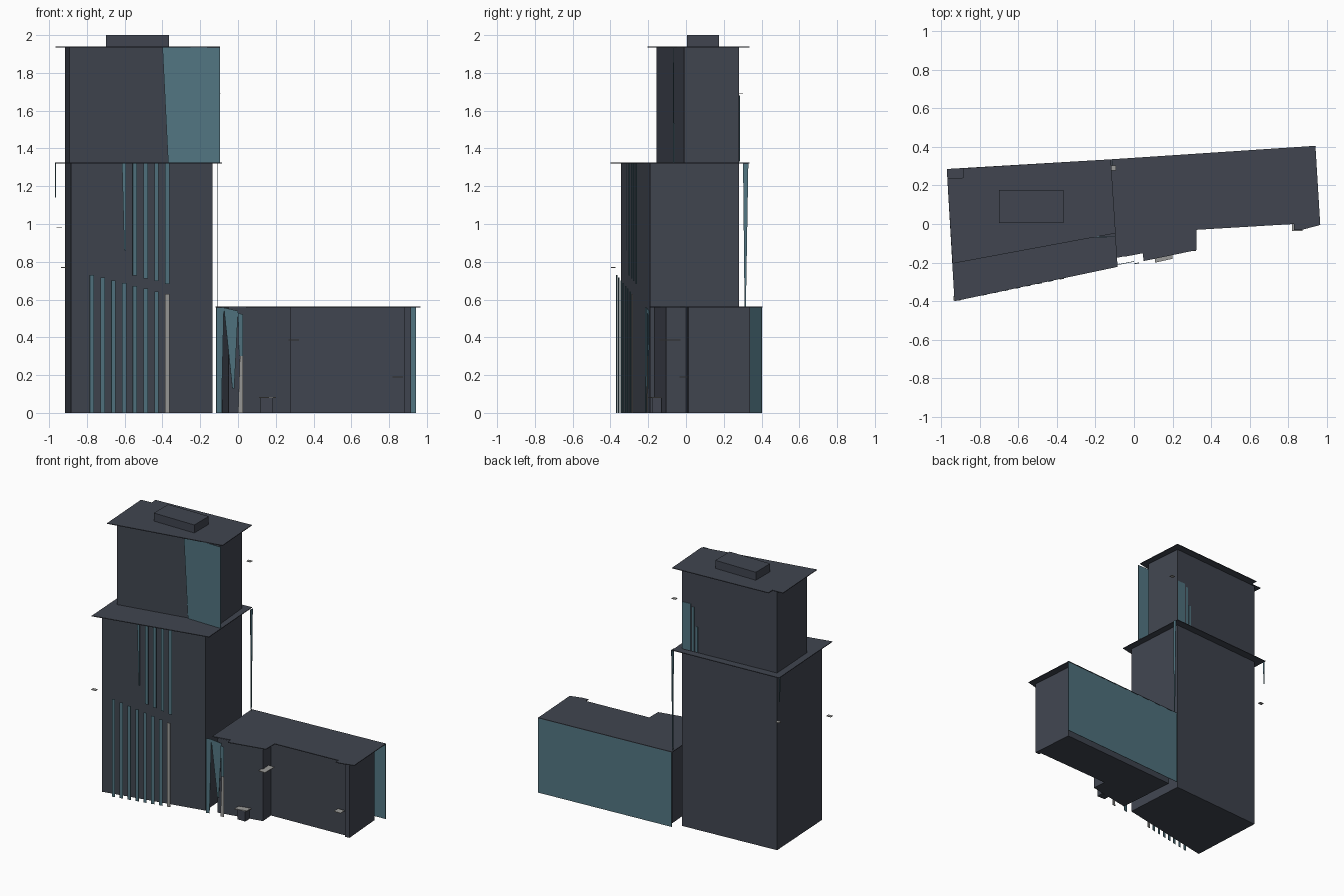
import bpy, bmesh


def material(name, rgb):
    m = bpy.data.materials.new(name)
    m.diffuse_color = (*rgb, 1.0)
    return m


DARK = material("slate grey", (0.052, 0.060, 0.080))
GLASS = material("teal glass", (0.085, 0.180, 0.225))
PALE = material("pale grey", (0.33, 0.33, 0.32))


def finish(name, bm, mat):
    bmesh.ops.recalc_face_normals(bm, faces=bm.faces)
    me = bpy.data.meshes.new(name)
    bm.to_mesh(me)
    bm.free()
    me.materials.append(mat)
    ob = bpy.data.objects.new(name, me)
    bpy.context.collection.objects.link(ob)
    return ob


def prism(name, outline, z0, z1, mat=DARK):
    """Closed block from a plan outline."""
    bm = bmesh.new()
    face = bm.faces.new([bm.verts.new((x, y, z0)) for x, y in outline])
    up = bmesh.ops.extrude_face_region(bm, geom=[face])["geom"]
    bmesh.ops.translate(bm, vec=(0, 0, z1 - z0),
                        verts=[v for v in up if isinstance(v, bmesh.types.BMVert)])
    return finish(name, bm, mat)


def box(name, x0, x1, y0, y1, z0, z1, mat=DARK):
    return prism(name, [(x0, y0), (x1, y0), (x1, y1), (x0, y1)], z0, z1, mat)


def sheet(name, points, mat=GLASS):
    """Thin flat panel through the given corners."""
    bm = bmesh.new()
    bm.faces.new([bm.verts.new(p) for p in points])
    ob = finish(name, bm, mat)
    mod = ob.modifiers.new("thickness", "SOLIDIFY")
    mod.thickness = 0.003
    mod.offset = 0
    return ob


def wall_panel(name, p, q, z0, z1, mat=GLASS):
    return sheet(name, [(*p, z0), (*q, z0), (*q, z1), (*p, z1)], mat)


# Tower: two stacked bodies sharing the rear wall
rear = [(-0.165, 0.28), (-0.915, 0.23)]
prism("tower_lower_body", [(-0.885, -0.345), (-0.135, -0.19)] + rear, 0, 1.32)
prism("tower_upper_body", [(-0.893, -0.155), (-0.14, -0.01)] + rear, 1.32, 1.935)

# Overhanging roof slabs; the upper one is notched at the rear left corner
prism("tower_lower_roof", [(-0.93, -0.40), (-0.085, -0.222), (-0.12, 0.335), (-0.97, 0.285)],
      1.32, 1.325)
prism("tower_upper_roof", [(-0.94, -0.205), (-0.095, -0.048), (-0.12, 0.335), (-0.885, 0.289),
                           (-0.882, 0.24), (-0.967, 0.235)], 1.935, 1.94)
box("roof_plant_room", -0.70, -0.365, 0.005, 0.175, 1.94, 2.0)

# Low wing
prism("wing_body", [(-0.05, -0.17), (0.28, -0.105), (0.272, 0.0), (0.88, 0.028), (0.88, 0.008),
                    (0.915, 0.012), (0.89, 0.34), (-0.085, 0.28)], 0, 0.557)
prism("wing_roof", [(-0.09, -0.175), (0.045, -0.15), (0.05, -0.192), (0.325, -0.135),
                    (0.325, -0.03), (0.83, 0.0), (0.83, -0.032), (0.87, -0.03),
                    (0.965, -0.005), (0.94, 0.405), (-0.12, 0.335)], 0.557, 0.562)

# Glazed curtain wall hanging from the wing roof at the rear
wall_panel("wing_rear_glass", (-0.115, 0.333), (0.942, 0.401), 0, 0.557)

# Large glass panel on the upper tower, running past its right corner
sheet("tower_upper_glass", [(-0.37, -0.062, 1.326), (-0.095, -0.067, 1.326),
                            (-0.095, -0.067, 1.935), (-0.40, -0.068, 1.935)])


# Vertical window strips in front of the lower tower
def wall_y(x):
    return -0.345 + (x + 0.885) * 0.207


for i in range(8):
    x = -0.785 + i * 0.057
    p, q = (x, wall_y(x) - 0.045), (x + 0.023, wall_y(x + 0.023) - 0.045)
    last = i == 7
    wall_panel("lower_window_strip", p, q, 0, 0.73 - 0.0145 * i, PALE if last else GLASS)
    if i > 3:
        p, q = (p[0], p[1] + 0.02), (q[0], q[1] + 0.02)
        wall_panel("upper_window_strip", p, q, 0.785 - 0.0145 * i, 1.32)
    elif i == 3:
        y = p[1] + 0.02
        sheet("tapered_window_strip", [(x + 0.012, y, 0.86), (x + 0.02, y, 0.86),
                                       (x + 0.02, y, 1.32), (x, y, 1.32)])

# Glass slivers at the rear right corner and the rear left corner of the tower
sheet("rear_corner_glass", [(-0.11, 0.31, 0.56), (-0.11, 0.317, 0.56),
                            (-0.11, 0.33, 1.32), (-0.11, 0.302, 1.32)])
sheet("rear_left_sliver", [(-0.966, 0.27, 1.14), (-0.966, 0.277, 1.14),
                           (-0.966, 0.28, 1.32), (-0.966, 0.265, 1.32)])


# Stepped glass patch on the rear wall of the upper tower
def rear_y(x):
    return 0.28 + (x + 0.165) * 0.0667 + 0.004


for x0, x1, z0, z1 in ((-0.235, -0.167, 1.33, 1.68), (-0.262, -0.244, 1.33, 1.66),
                       (-0.29, -0.272, 1.33, 1.52)):
    wall_panel("rear_glass_patch", (x0, rear_y(x0)), (x1, rear_y(x1)), z0, z1)

# Entrance glazing at the left end of the wing
sheet("entrance_glass_left", [(-0.115, -0.215, 0), (-0.088, -0.21, 0),
                              (-0.075, -0.207, 0.557), (-0.115, -0.215, 0.557)])
sheet("entrance_glass_middle", [(-0.03, -0.20, 0.13), (-0.02, -0.198, 0.13),
                                (0.0, -0.194, 0.54), (-0.075, -0.209, 0.557)])
sheet("entrance_glass_right", [(0.005, -0.205, 0.3), (0.026, -0.201, 0.3),
                               (0.026, -0.201, 0.52), (0.0, -0.206, 0.53)])
sheet("entrance_pale_panel", [(0.0, -0.207, 0), (0.026, -0.202, 0),
                              (0.026, -0.202, 0.3), (0.01, -0.205, 0.3)], PALE)

# Side door with a small canopy
box("door_block", 0.12, 0.185, -0.18, -0.13, 0, 0.078)
prism("door_canopy", [(0.11, -0.20), (0.20, -0.18), (0.20, -0.13), (0.11, -0.15)],
      0.078, 0.084, PALE)

# Small horizontal marker plates at the corners
for x, y, z, w, d in ((-0.918, -0.385, 0.77, 0.036, 0.025), (-0.947, 0.262, 0.98, 0.03, 0.025),
                      (-0.108, 0.29, 1.69, 0.03, 0.025), (0.295, -0.085, 0.386, 0.055, 0.11),
                      (0.845, -0.01, 0.19, 0.055, 0.05)):
    box("marker_plate", x - w / 2, x + w / 2, y - d / 2, y + d / 2, z - 0.002, z + 0.002, PALE)
